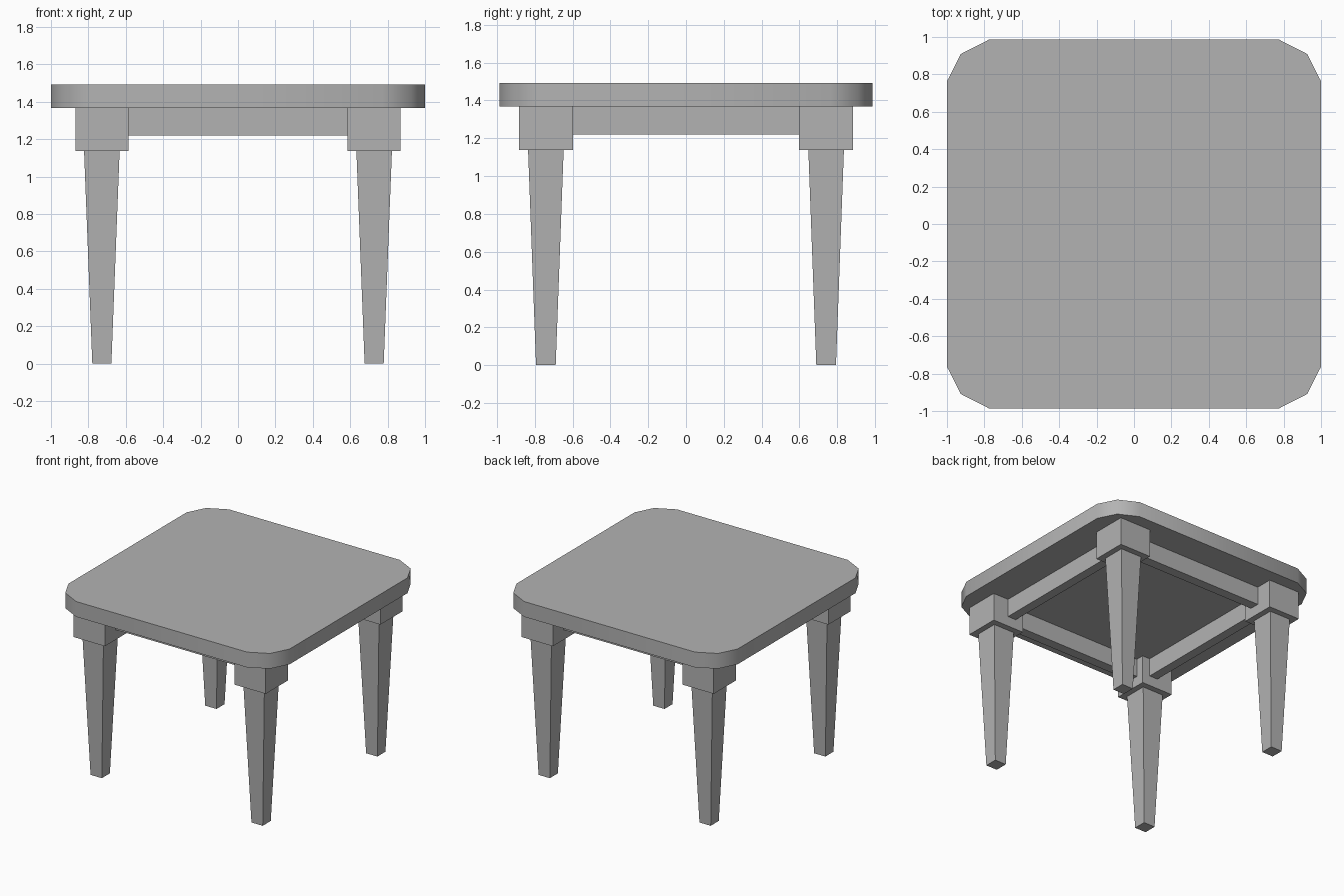
import bpy, bmesh, math

if "Cube" in bpy.data.objects:
    bpy.data.objects.remove(bpy.data.objects["Cube"])

grey = bpy.data.materials.new("dark_grey")
grey.diffuse_color = (0.45, 0.45, 0.45, 1)
grey.use_nodes = True
grey.node_tree.nodes["Principled BSDF"].inputs["Base Color"].default_value = grey.diffuse_color


def loft(name, rings):
    """Closed solid through matching rings of (x, y, z) points."""
    bm = bmesh.new()
    loops = [[bm.verts.new(p) for p in ring] for ring in rings]
    n = len(loops[0])
    for low, high in zip(loops, loops[1:]):
        for i in range(n):
            j = (i + 1) % n
            bm.faces.new((low[i], low[j], high[j], high[i]))
    bm.faces.new(loops[0][::-1])
    bm.faces.new(loops[-1])
    bmesh.ops.recalc_face_normals(bm, faces=bm.faces)
    mesh = bpy.data.meshes.new(name)
    bm.to_mesh(mesh)
    bm.free()
    mesh.materials.append(grey)
    obj = bpy.data.objects.new(name, mesh)
    bpy.context.collection.objects.link(obj)
    return obj


def rect(cx, cy, hx, hy, z):
    return [(cx - hx, cy - hy, z), (cx + hx, cy - hy, z),
            (cx + hx, cy + hy, z), (cx - hx, cy + hy, z)]


TOP, UNDER, APRON, BLOCK = 1.493, 1.368, 1.22, 1.138
LX, LY = 0.728, 0.741          # leg centres

# Table top: square with two-step rounded corners
corner = [(1.0, 0.763), (0.926, 0.909), (0.773, 0.987)]
outline = (corner + [(-x, y) for x, y in corner[::-1]]
           + [(-x, -y) for x, y in corner] + [(x, -y) for x, y in corner[::-1]])
top = loft("table_top", [[(x, y, z) for x, y in outline] for z in (UNDER, TOP)])
bpy.context.view_layer.objects.active = top
top.select_set(True)
bpy.ops.object.shade_smooth_by_angle(angle=math.radians(40))

# Corner blocks and tapered legs
for sy, end in ((-1, "front"), (1, "back")):
    for sx, side in ((-1, "left"), (1, "right")):
        x, y = sx * LX, sy * LY
        loft(f"{end}_{side}_block", [rect(x, y, 0.142, 0.143, z) for z in (BLOCK, UNDER)])
        loft(f"{end}_{side}_leg", [rect(x, y, 0.051, 0.052, 0),
                                   rect(x, y, 0.095, 0.094, BLOCK)])

# Apron rails between the blocks
for s, end, side in ((-1, "front", "left"), (1, "back", "right")):
    loft(f"{end}_apron", [rect(0, s * 0.705, 0.59, 0.04, z) for z in (APRON, UNDER)])
    loft(f"{side}_apron", [rect(s * 0.693, 0, 0.038, 0.60, z) for z in (APRON, UNDER)])
